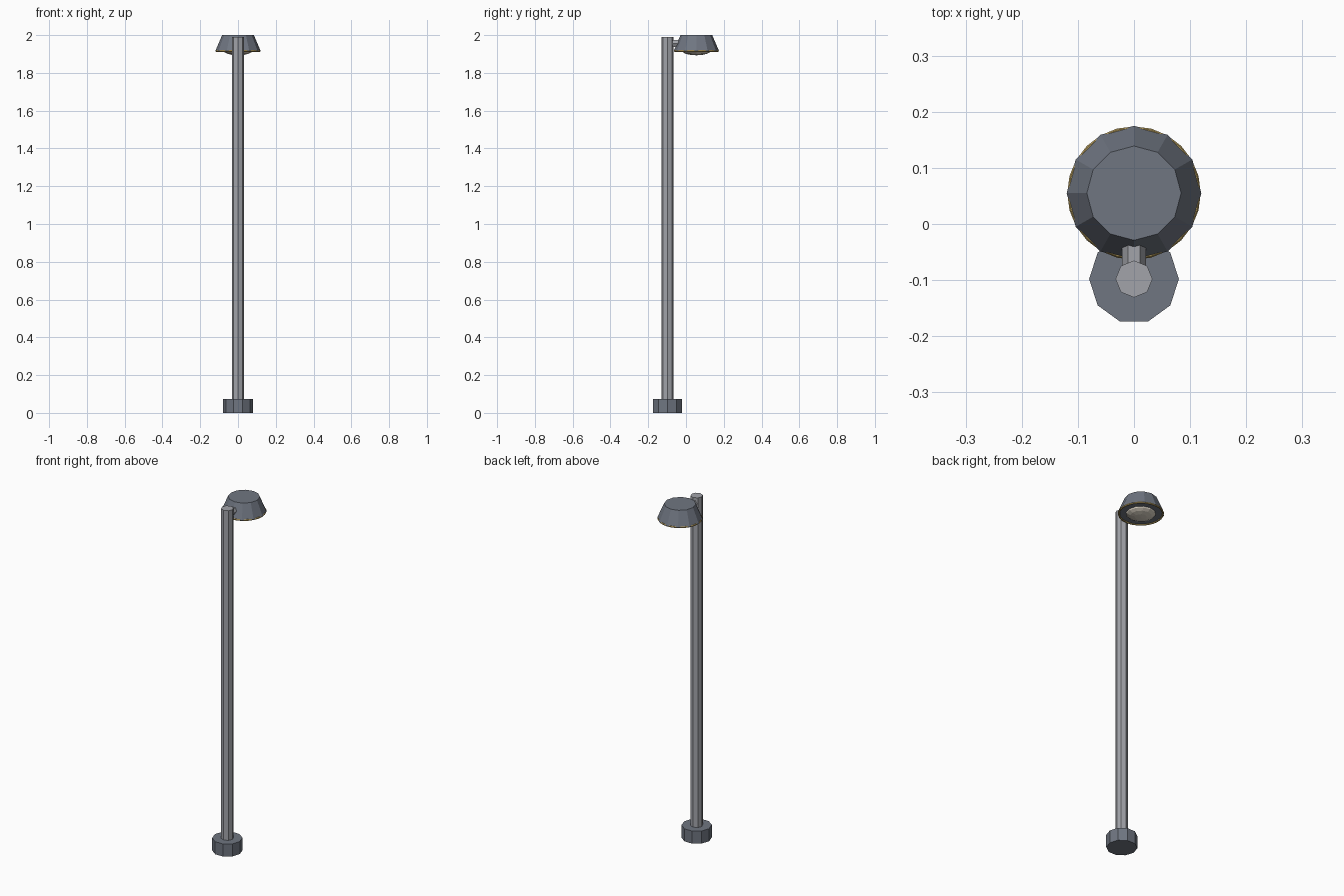
import bpy, math

if "Cube" in bpy.data.objects:
    bpy.data.objects.remove(bpy.data.objects["Cube"])

POLE_Y, HEAD_Y = -0.098, 0.055


def paint(obj, name, color):
    mat = bpy.data.materials.get(name) or bpy.data.materials.new(name)
    mat.diffuse_color = (*color, 1)
    mat.use_nodes = True
    mat.node_tree.nodes["Principled BSDF"].inputs["Base Color"].default_value = mat.diffuse_color
    obj.data.materials.append(mat)


def prism(name, sides, r_bottom, r_top, z0, z1, y):
    # Built with a vertex on the +x axis
    bpy.ops.mesh.primitive_cone_add(vertices=sides, radius1=r_bottom, radius2=r_top,
                                    depth=z1 - z0, location=(0, y, (z0 + z1) / 2),
                                    rotation=(0, 0, math.pi / 2))
    obj = bpy.context.object
    obj.name = name
    return obj


SLATE, STEEL = (0.16, 0.18, 0.22), (0.36, 0.37, 0.40)

# Foot and pole
base = prism("base", 10, 0.08, 0.08, 0, 0.073, POLE_Y)
base.rotation_euler.z = 0.5 * math.pi
paint(base, "slate", SLATE)
pole = prism("pole", 8, 0.033, 0.033, 0.05, 1.99, POLE_Y)
paint(pole, "steel", STEEL)

# Short hexagonal arm running from the pole into the lamp head
bpy.ops.mesh.primitive_cylinder_add(vertices=6, radius=0.021, depth=0.12,
                                    location=(0, -0.04, 1.955))
arm = bpy.context.object
arm.name = "arm"
arm.rotation_euler = (math.pi / 2, math.pi / 6, 0)
paint(arm, "steel", STEEL)

# Tapered lamp shade
shade = prism("lamp_shade", 12, 0.12, 0.084, 1.916, 2.0, HEAD_Y)
paint(shade, "slate", SLATE)

# Brass rim
bpy.ops.mesh.primitive_torus_add(major_segments=24, minor_segments=6,
                                 major_radius=0.114, minor_radius=0.005,
                                 location=(0, HEAD_Y, 1.916))
rim = bpy.context.object
rim.name = "shade_rim"
paint(rim, "brass", (0.50, 0.36, 0.12))

# Shallow faceted lens under the shade
bpy.ops.mesh.primitive_uv_sphere_add(segments=12, ring_count=8, radius=0.08,
                                     location=(0, HEAD_Y, 1.921))
lens = bpy.context.object
lens.name = "lens"
lens.scale.z = 0.35
paint(lens, "lens_glass", (0.72, 0.66, 0.56))

# The arm must point along y with vertices at its left and right sides
arm.rotation_mode = 'QUATERNION'
from mathutils import Quaternion
arm.rotation_quaternion = (Quaternion((1, 0, 0), math.pi / 2)
                           @ Quaternion((0, 0, 1), math.pi / 2))
